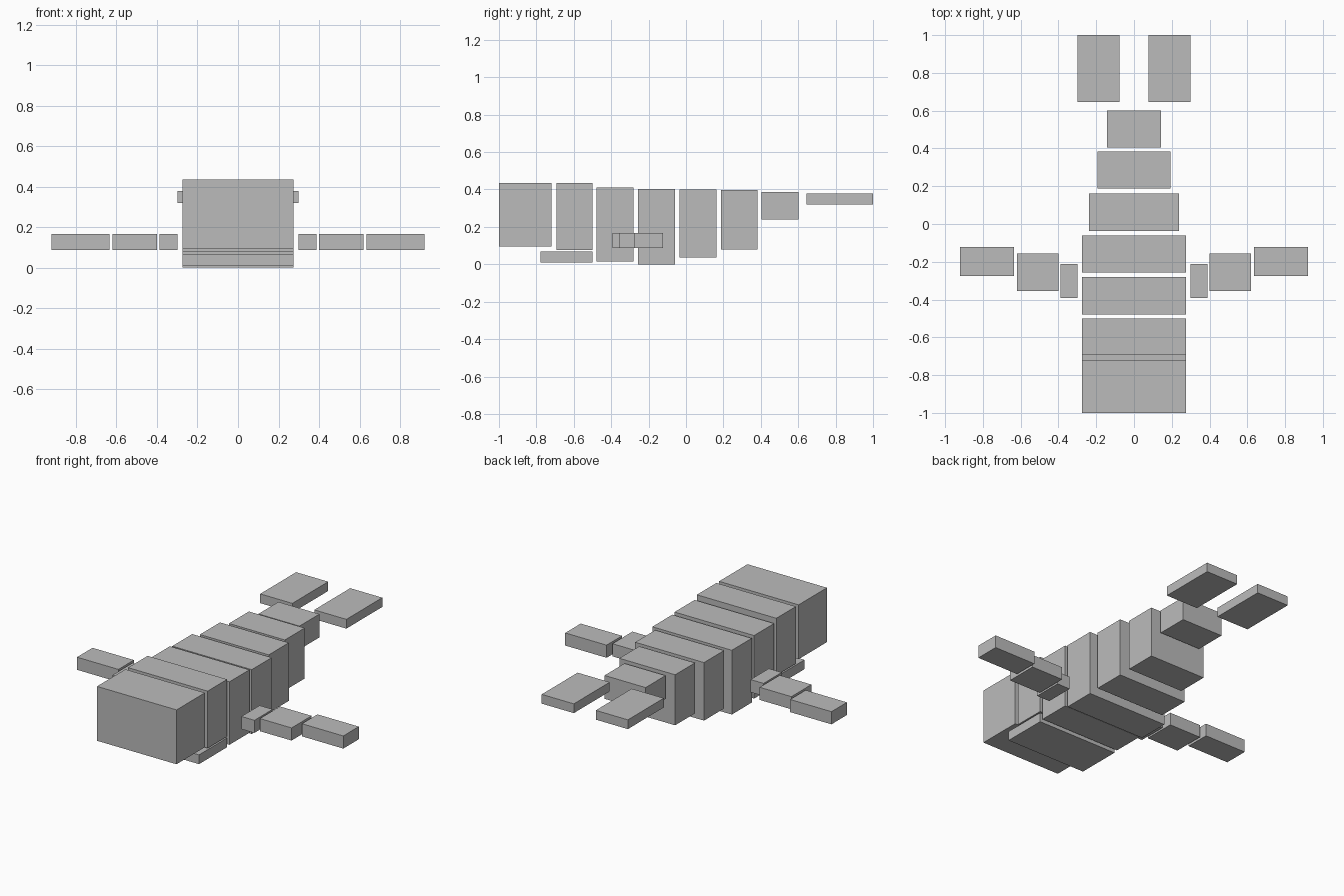
import bpy
import bmesh
from mathutils import Vector

cube = bpy.data.objects.get("Cube")
if cube:
    bpy.data.objects.remove(cube, do_unlink=True)

# Single plain grey material
GREY = (0.5, 0.5, 0.5, 1.0)
grey = bpy.data.materials.new("plain_grey")
grey.use_nodes = True
grey.diffuse_color = GREY
grey.node_tree.nodes["Principled BSDF"].inputs["Base Color"].default_value = GREY


def box(name, x, y, z):
    """Flat-sided block spanning the given (min, max) ranges."""
    lo, hi = (Vector(c) for c in zip(x, y, z))
    bm = bmesh.new()
    bmesh.ops.create_cube(bm, size=1)
    bmesh.ops.scale(bm, vec=hi - lo, verts=bm.verts)
    mesh = bpy.data.meshes.new(name)
    bm.to_mesh(mesh)
    bm.free()
    mesh.materials.append(grey)
    obj = bpy.data.objects.new(name, mesh)
    obj.location = (lo + hi) / 2
    bpy.context.collection.objects.link(obj)
    return obj


# Central blocks, nose to tail: name, half width, y range, z range
body = [
    ("head", 0.275, (-1.0, -0.72), (0.094, 0.434)),
    ("lower_jaw", 0.275, (-0.778, -0.50), (0.01, 0.068)),
    ("neck", 0.275, (-0.693, -0.50), (0.077, 0.434)),
    ("chest", 0.275, (-0.478, -0.28), (0.016, 0.41)),
    ("belly", 0.275, (-0.257, -0.06), (0.0, 0.402)),
    ("hips", 0.238, (-0.036, 0.162), (0.037, 0.40)),
    ("tail_base", 0.193, (0.187, 0.383), (0.08, 0.396)),
    ("tail_tip", 0.142, (0.405, 0.602), (0.24, 0.386)),
]
for name, w, y, z in body:
    box(name, (-w, w), y, z)

# Paired blocks: flipper segments and tail flukes
pairs = [
    ("flipper_root", (0.298, 0.388), (-0.392, -0.212), (0.088, 0.167)),
    ("flipper_middle", (0.40, 0.619), (-0.355, -0.157), (0.088, 0.167)),
    ("flipper_tip", (0.635, 0.921), (-0.275, -0.122), (0.088, 0.167)),
    ("tail_fluke", (0.076, 0.298), (0.645, 1.0), (0.32, 0.378)),
]
for name, x, y, z in pairs:
    box(name + "_left", x, y, z)
    box(name + "_right", (-x[1], -x[0]), y, z)
